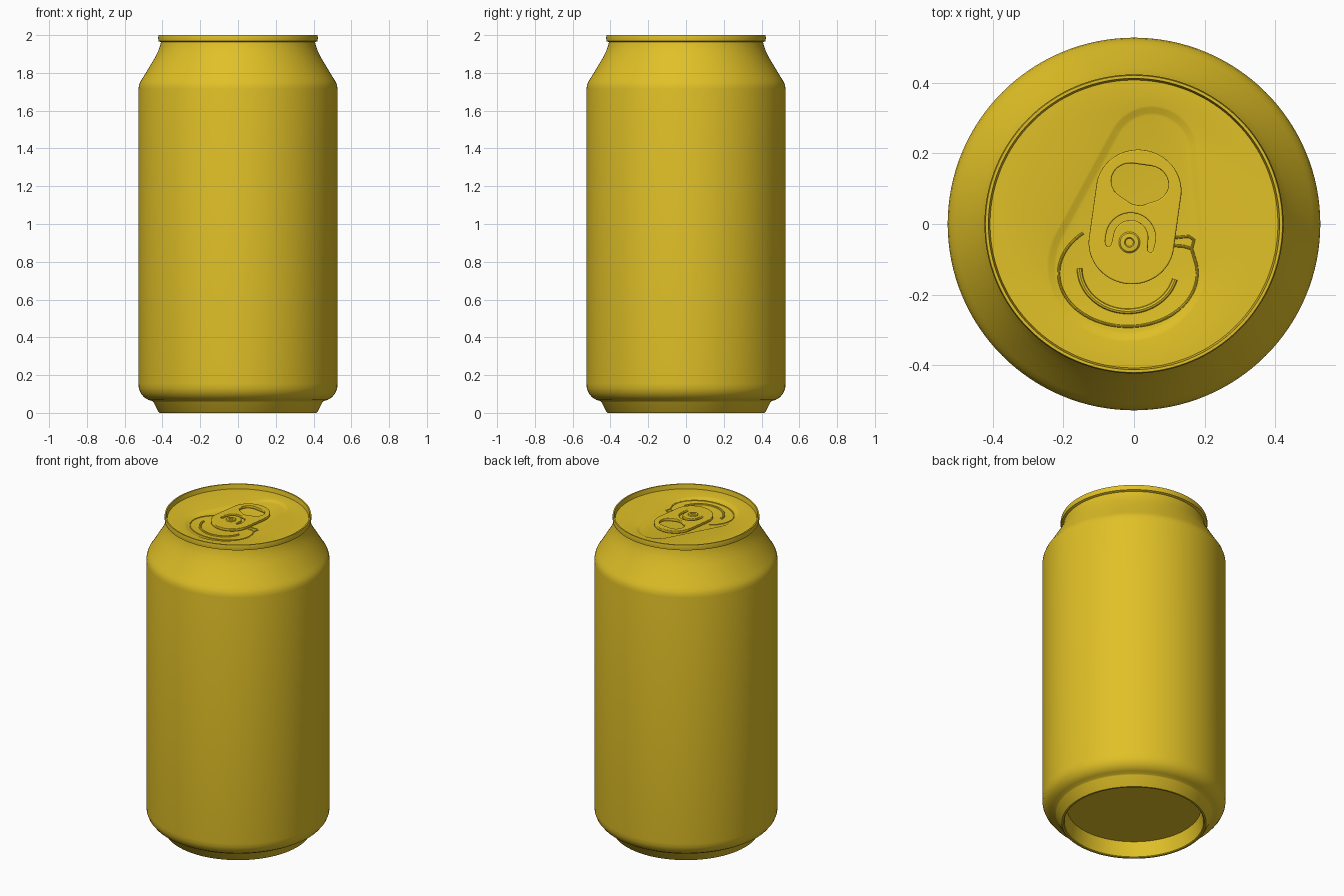
import bpy, bmesh
from math import cos, sin, pi, radians

if "Cube" in bpy.data.objects:
    bpy.data.objects.remove(bpy.data.objects["Cube"])

N = 128
mat = bpy.data.materials.new("gold_metal")
mat.diffuse_color = (0.75, 0.53, 0.02, 1)
mat.use_nodes = True
mat.node_tree.nodes["Principled BSDF"].inputs["Base Color"].default_value = mat.diffuse_color


def finish(ob, angle=30):
    ob.data.materials.append(mat)
    bpy.ops.object.select_all(action='DESELECT')
    ob.select_set(True)
    bpy.context.view_layer.objects.active = ob
    if ob.type == 'CURVE':
        bpy.ops.object.convert(target='MESH')
        ob = bpy.context.view_layer.objects.active
    bpy.ops.object.shade_smooth_by_angle(angle=radians(angle))
    return ob


def skin(name, loops, cap_first=False, cap_last=False):
    """Bridge equal-sized closed loops in order."""
    bm = bmesh.new()
    rows = [[bm.verts.new(p) for p in loop] for loop in loops]
    n = len(rows[0])
    for a, b in zip(rows, rows[1:]):
        for i in range(n):
            j = (i + 1) % n
            bm.faces.new((a[i], a[j], b[j], b[i]))
    if cap_first:
        bm.faces.new(rows[0][::-1])
    if cap_last:
        bm.faces.new(rows[-1])
    me = bpy.data.meshes.new(name)
    bm.to_mesh(me)
    bm.free()
    ob = bpy.data.objects.new(name, me)
    bpy.context.collection.objects.link(ob)
    return finish(ob)


def ring(r, z, x=0, y=0, n=N):
    return [(x + r * cos(2 * pi * i / n), y + r * sin(2 * pi * i / n), z) for i in range(n)]


def hull(ellipses, z=0, grow=0, n=N):
    """Convex outline around ellipses (x, y, rx, ry), optionally grown outward."""
    pts = []
    for i in range(n):
        c, s = cos(2 * pi * (i + .5) / n), sin(2 * pi * (i + .5) / n)
        cand = []
        for x, y, rx, ry in ellipses:
            h = ((rx * c) ** 2 + (ry * s) ** 2) ** .5
            cand.append((x + rx * rx * c / h, y + ry * ry * s / h))
        px, py = max(cand, key=lambda p: p[0] * c + p[1] * s)
        pts.append((px + grow * c, py + grow * s, z))
    return pts


def arc(x, y, rx, ry, a0, a1, n=40):
    return [(x + rx * cos(radians(a0 + (a1 - a0) * i / n)),
             y + ry * sin(radians(a0 + (a1 - a0) * i / n)), 0) for i in range(n + 1)]


def curve(name, paths, z, closed, bevel, extrude=0.0, rot=0.0, loc=(0, 0)):
    cu = bpy.data.curves.new(name, 'CURVE')
    cu.dimensions = '2D' if closed else '3D'
    cu.fill_mode = 'BOTH' if closed else 'FULL'
    cu.bevel_depth, cu.bevel_resolution, cu.extrude = bevel, 2, extrude
    for path in paths:
        sp = cu.splines.new('POLY')
        sp.points.add(len(path) - 1)
        for q, p in zip(sp.points, path):
            q.co = (p[0], p[1], 0, 1)
        sp.use_cyclic_u = closed
    ob = bpy.data.objects.new(name, cu)
    ob.location = (loc[0], loc[1], z)
    ob.rotation_euler.z = rot
    bpy.context.collection.objects.link(ob)
    return finish(ob)


# Can wall: recessed base, foot ring, body, shoulder, neck and rim
profile = [(.385, .095), (.40, .004), (.405, 0), (.415, 0), (.42, .004), (.448, .058),
           (.453, .063), (.475, .069), (.499, .084), (.516, .106), (.525, .13), (.527, .155),
           (.527, 1.715), (.524, 1.735), (.517, 1.754), (.505, 1.772), (.47, 1.83),
           (.44, 1.88), (.423, 1.915), (.412, 1.945), (.408, 1.963), (.421, 1.968),
           (.423, 1.985), (.42, 2.0), (.412, 2.0), (.407, 1.972)]
skin("can_body", [ring(r, z) for r, z in profile], cap_first=True)

# Lid with teardrop recess
drop = [(.05, .205, .118, .118), (-.02, -.12, .215, .2)]
steps = [(.012, 1.972), (.005, 1.970), (-.008, 1.964), (-.016, 1.962)]
skin("lid", [ring(.408, 1.972)] + [hull(drop, z, g) for g, z in steps], cap_last=True)

# Score line of the mouth, and raised bead inside it
mouth = arc(-.017, -.14, .196, .15, 130, 375, 70)
mouth += [(.163, -.07, 0), (.17, -.045, 0), (.155, -.035, 0), (.10, -.04, 0)]
curve("mouth_score", [mouth, [(.10, -.06, 0), (.14, -.063, 0), (.163, -.07, 0)]], 1.962, False, .004)
curve("mouth_bead", [arc(-.017, -.125, .137, .122, 180, 345)], 1.961, False, .008)

# Pull tab with finger hole and U-shaped slot
outline = hull([(0, .075, .117, .112), (0, -.075, .117, .112)], n=64)
finger = hull([(-.025, .098, .06, .055), (.025, .098, .06, .055), (0, .092, .06, .062)], n=48)
slot = arc(-.004, -.06, .074, .074, 0, 180, 24) + [(-.078, -.082, 0)] \
    + arc(-.064, -.085, .012, .012, 180, 360, 8) \
    + arc(-.004, -.06, .046, .046, 180, 0, 24) + arc(.056, -.085, .012, .012, 180, 360, 8)
curve("pull_tab", [outline, finger, slot], 1.974, True, .004, .005,
      radians(-8), (.003, .02))

# Rivet holding the tab
skin("rivet", [ring(r, z, -.013, -.052, 32) for r, z in
               [(.03, 1.96), (.03, 1.984), (.026, 1.988), (.014, 1.989), (.011, 1.985)]], cap_last=True)
